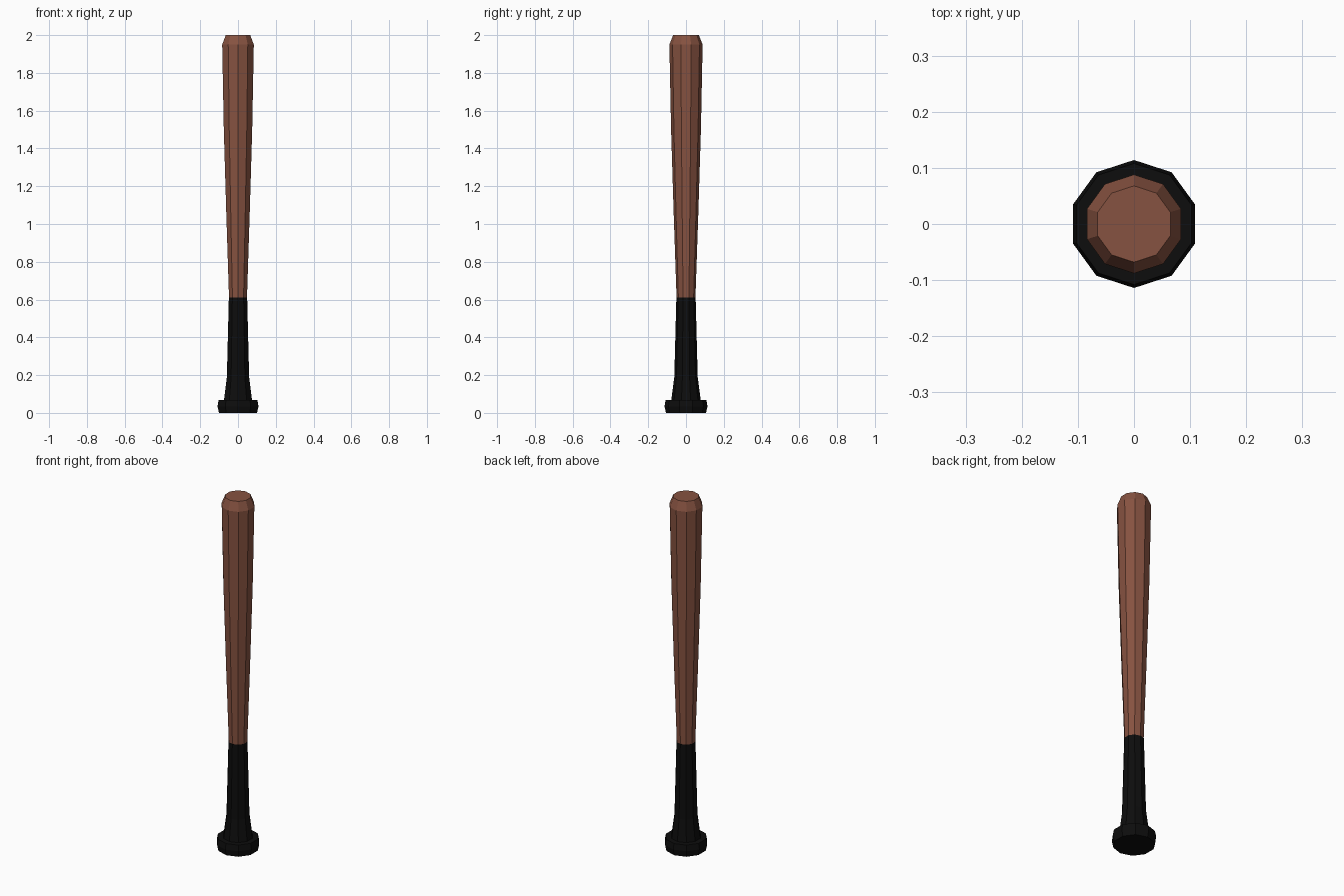
import bpy, bmesh, math

if "Cube" in bpy.data.objects:
    bpy.data.objects.remove(bpy.data.objects["Cube"])

SIDES = 10


def material(name, rgb):
    m = bpy.data.materials.new(name)
    m.diffuse_color = (*rgb, 1)
    m.use_nodes = True
    m.node_tree.nodes["Principled BSDF"].inputs["Base Color"].default_value = m.diffuse_color
    return m


def lathe(name, profile, mat):
    """Flat-faced turned solid from (radius, height) pairs, capped at both ends."""
    bm = bmesh.new()
    rings = []
    for r, z in profile:
        angles = [math.pi / 2 + math.tau * i / SIDES for i in range(SIDES)]
        rings.append([bm.verts.new((r * math.cos(a), r * math.sin(a), z)) for a in angles])
    for low, high in zip(rings, rings[1:]):
        for i in range(SIDES):
            j = (i + 1) % SIDES
            bm.faces.new((low[i], low[j], high[j], high[i]))
    bm.faces.new(rings[0][::-1])
    bm.faces.new(rings[-1])
    mesh = bpy.data.meshes.new(name)
    bm.to_mesh(mesh)
    bm.free()
    mesh.materials.append(mat)
    obj = bpy.data.objects.new(name, mesh)
    bpy.context.collection.objects.link(obj)
    return obj


wood = material("brown wood", (0.24, 0.085, 0.052))
rubber = material("black rubber", (0.004, 0.004, 0.004))

# Knob and flared grip in one turned piece
lathe("grip", [(0.106, 0), (0.114, 0.035), (0.108, 0.067), (0.078, 0.067),
               (0.062, 0.19), (0.051, 0.61)], rubber)

# Tapered barrel with a chamfered end
lathe("barrel", [(0.050, 0.61), (0.065, 1.05), (0.079, 1.5),
                 (0.088, 1.95), (0.068, 2.0)], wood)
